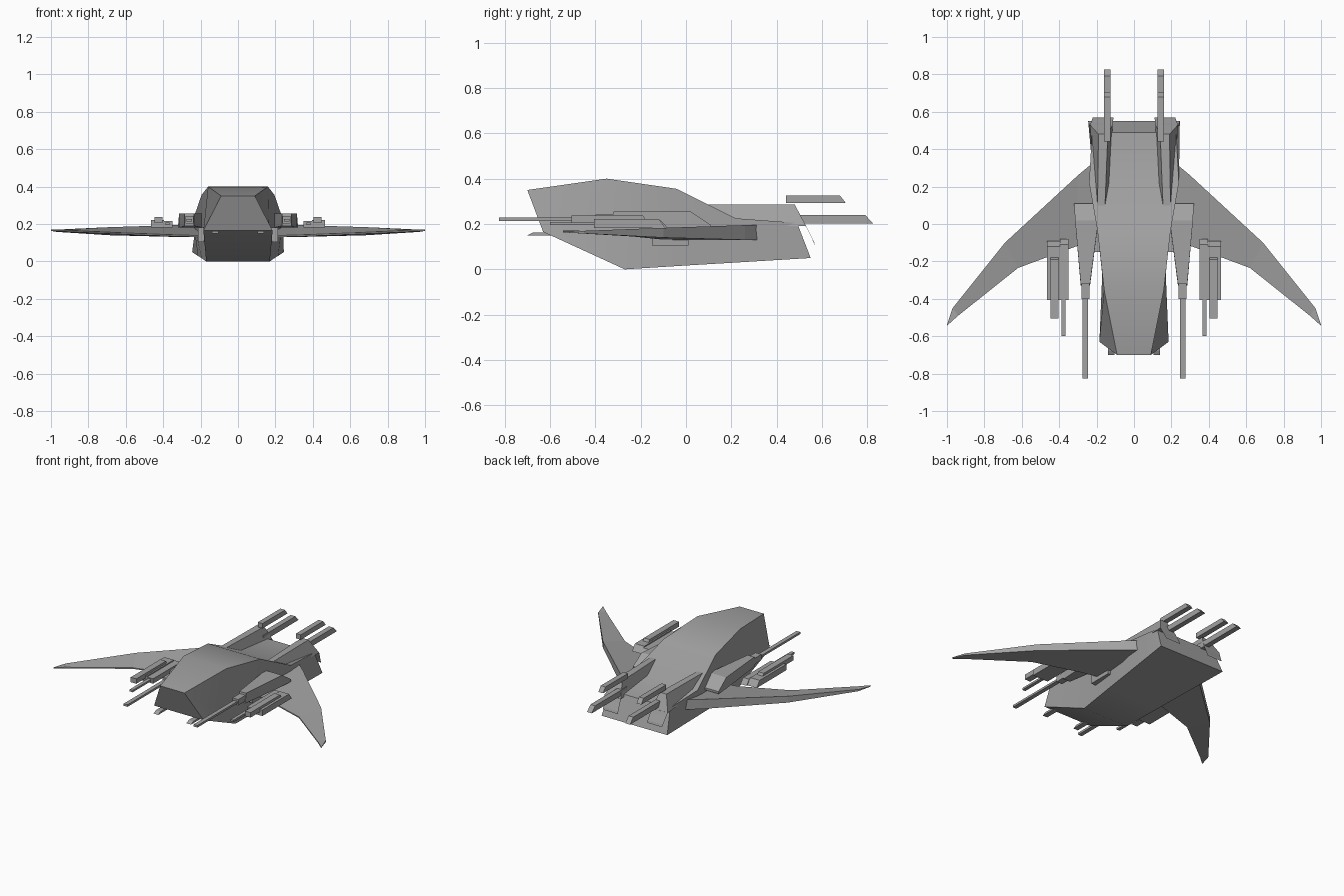
import bpy, bmesh, math

if "Cube" in bpy.data.objects:
    bpy.data.objects.remove(bpy.data.objects["Cube"])

grey = bpy.data.materials.new("hull grey")
grey.use_nodes = True
GREY = (0.36, 0.36, 0.36, 1)
grey.diffuse_color = GREY
grey.node_tree.nodes["Principled BSDF"].inputs["Base Color"].default_value = GREY


def loft(name, rings, mirror=False, smooth=False):
    """Skin a row of equal rings, cap both ends, optionally mirror in x."""
    bm = bmesh.new()
    loops = [[bm.verts.new(p) for p in ring] for ring in rings]
    n = len(loops[0])
    for a, b in zip(loops, loops[1:]):
        for i in range(n):
            j = (i + 1) % n
            bm.faces.new((a[i], a[j], b[j], b[i]))
    bm.faces.new(loops[0])
    bm.faces.new(loops[-1])
    bmesh.ops.recalc_face_normals(bm, faces=bm.faces)
    mesh = bpy.data.meshes.new(name)
    bm.to_mesh(mesh)
    bm.free()
    mesh.materials.append(grey)
    obj = bpy.data.objects.new(name, mesh)
    bpy.context.collection.objects.link(obj)
    if mirror:
        obj.modifiers.new("both sides", 'MIRROR').use_axis = (True, False, False)
    if smooth:
        bpy.context.view_layer.objects.active = obj
        obj.select_set(True)
        bpy.ops.object.shade_smooth_by_angle(angle=math.radians(30))
        obj.select_set(False)
    return obj


def bar(name, x, y, z, slant_front=0, slant_back=0):
    """Mirrored box; the slants pull the top edge in at either end."""
    (x0, x1), (y0, y1), (z0, z1) = x, y, z
    profile = [(y0, z0), (y1, z0), (y1 - slant_back, z1), (y0 + slant_front, z1)]
    return loft(name, [[(px, py, pz) for py, pz in profile] for px in (x0, x1)], True)


# Fuselage: top edge (half width, y, z) and bottom edge at each station
stations = [
    ((0.09, -0.70, 0.35), (0.185, -0.63, 0.165)),
    ((0.16, -0.35, 0.40), (0.17, -0.27, 0.0)),
    ((0.195, -0.04, 0.355), (0.195, 0.0, 0.017)),
    ((0.24, 0.22, 0.225), (0.215, 0.22, 0.03)),
    ((0.225, 0.49, 0.205), (0.245, 0.55, 0.05)),
]
loft("fuselage", [[t, b, (-b[0], b[1], b[2]), (-t[0], t[1], t[2])]
                  for t, b in stations], smooth=True)

# Forward-swept wings: leading edge sharp, trailing edge thick
wing = []
for lead, trail, low, high in [
    ((0.18, -0.09, 0.13), (0.18, 0.36), 0.13, 0.197),
    ((0.31, -0.12, 0.133), (0.30, 0.26), 0.13, 0.195),
    ((0.62, -0.235, 0.145), (0.69, -0.10), 0.14, 0.183),
    ((0.94, -0.49, 0.16), (0.97, -0.45), 0.158, 0.170),
    ((0.998, -0.542, 0.163), (1.0, -0.54), 0.163, 0.166),
]:
    lx, ly, lz = lead
    wing.append([(lx, ly, lz), (*trail, low), (*trail, high), (lx, ly, lz + 0.008)])
loft("wing", wing, mirror=True)

# Tail housings over the rear deck
loft("tail_housing", [
    [(0.13, 0.10, 0.20), (0.21, 0.10, 0.20), (0.195, 0.10, 0.285), (0.155, 0.10, 0.285)],
    [(0.115, 0.53, 0.19), (0.235, 0.53, 0.19), (0.19, 0.48, 0.285), (0.14, 0.48, 0.285)],
    [(0.11, 0.57, 0.105), (0.22, 0.57, 0.105), (0.22, 0.565, 0.12), (0.11, 0.565, 0.12)],
], mirror=True)
bar("upper_tail_gun", (0.125, 0.16), (0.44, 0.705), (0.292, 0.325), slant_back=0.025)
bar("lower_tail_gun", (0.125, 0.16), (0.45, 0.825), (0.203, 0.24), slant_back=0.035)

# Inner cannons beside the hull
loft("cannon_pod", [
    [(0.235, -0.33, 0.19), (0.285, -0.33, 0.19), (0.285, -0.32, 0.255), (0.235, -0.32, 0.255)],
    [(0.19, 0.02, 0.18), (0.315, 0.02, 0.18), (0.315, 0.02, 0.255), (0.19, 0.02, 0.255)],
    [(0.19, 0.11, 0.18), (0.32, 0.11, 0.18), (0.32, 0.11, 0.195), (0.19, 0.11, 0.195)],
], mirror=True)
bar("cannon_sleeve", (0.238, 0.282), (-0.40, -0.30), (0.203, 0.242))
bar("cannon_barrel", (0.247, 0.275), (-0.825, -0.39), (0.214, 0.228))

# Outer wing guns
bar("gun_body_inner", (0.35, 0.395), (-0.405, -0.08), (0.182, 0.215), slant_back=0.03)
bar("gun_body_outer", (0.395, 0.465), (-0.405, -0.09), (0.182, 0.222), slant_back=0.03)
bar("gun_upper_barrel", (0.405, 0.447), (-0.505, -0.17), (0.205, 0.238), slant_back=0.02)
bar("gun_thin_barrel", (0.365, 0.388), (-0.60, -0.38), (0.195, 0.208))

# Chin spikes and the fairings under the wing roots
bar("chin_gun", (0.105, 0.14), (-0.70, -0.58), (0.15, 0.163), slant_front=0.025)
bar("root_fairing", (0.17, 0.215), (-0.15, 0.01), (0.105, 0.18))
